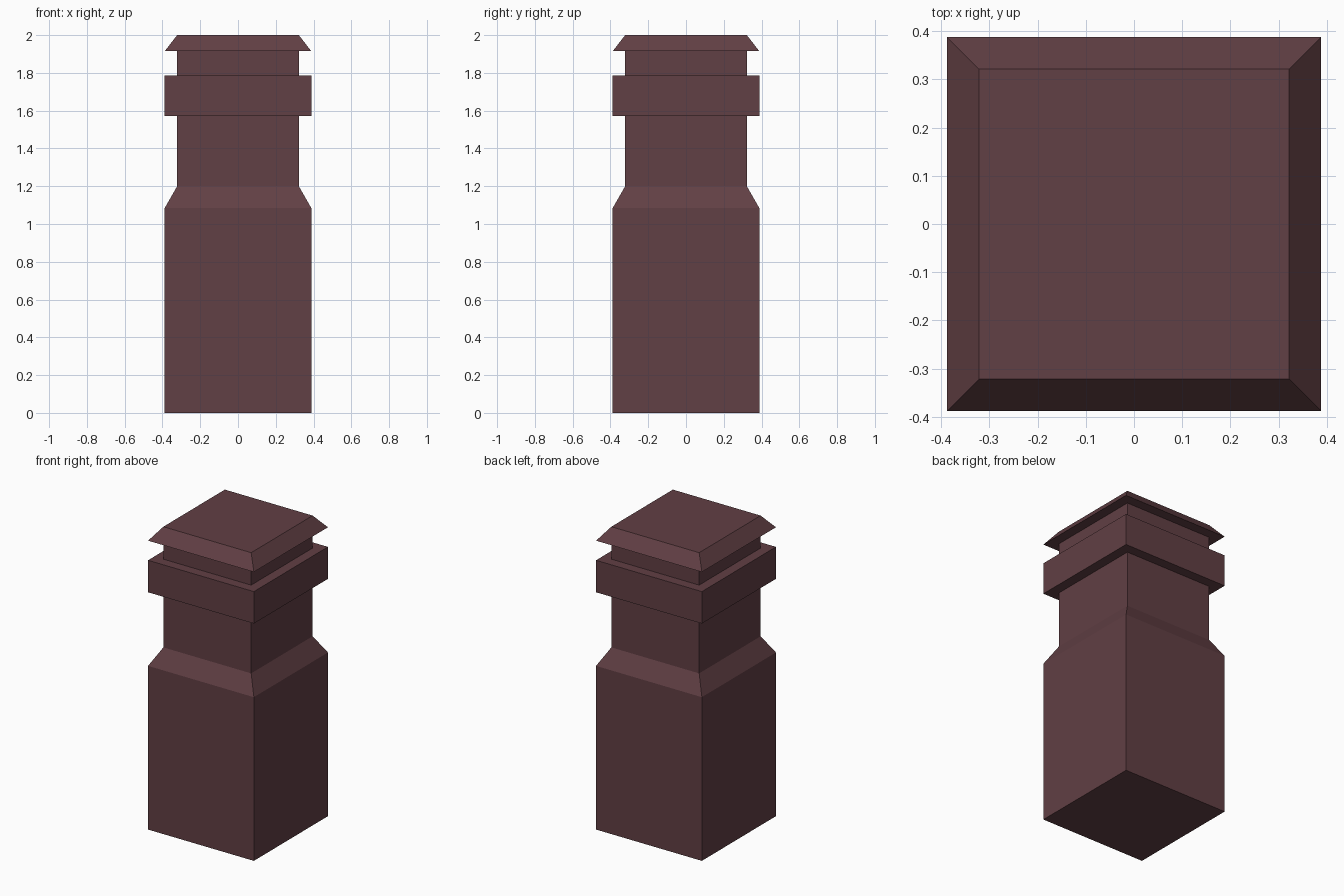
import bpy
import bmesh

cube = bpy.data.objects.get("Cube")
if cube:
    bpy.data.objects.remove(cube, do_unlink=True)

clay = bpy.data.materials.new("dark_red_clay")
clay.use_nodes = True
colour = (0.120, 0.050, 0.058, 1.0)
clay.diffuse_color = colour
clay.node_tree.nodes["Principled BSDF"].inputs["Base Color"].default_value = colour

WIDE = 0.388    # half width of the base, collar and cap rim
NARROW = 0.322  # half width of the neck and cap top


def square_loft(name, profile):
    """Join square rings, given as (half width, height), into a closed solid."""
    bm = bmesh.new()
    rings = [[bm.verts.new((sx * h, sy * h, z))
              for sx, sy in ((-1, -1), (1, -1), (1, 1), (-1, 1))]
             for h, z in profile]
    for low, high in zip(rings, rings[1:]):
        for i in range(4):
            j = (i + 1) % 4
            bm.faces.new((low[i], low[j], high[j], high[i]))
    bm.faces.new(rings[0][::-1])
    bm.faces.new(rings[-1])
    mesh = bpy.data.meshes.new(name)
    bm.to_mesh(mesh)
    bm.free()
    mesh.materials.append(clay)
    obj = bpy.data.objects.new(name, mesh)
    bpy.context.collection.objects.link(obj)
    return obj


# Square base with sloped shoulder and neck running up into the cap
square_loft("base_and_neck", [(WIDE, 0), (WIDE, 1.085), (NARROW, 1.2), (NARROW, 1.93)])

# Collar band around the neck
square_loft("collar", [(WIDE, 1.573), (WIDE, 1.785)])

# Bevelled cap
square_loft("cap", [(WIDE, 1.915), (NARROW, 2.0)])
